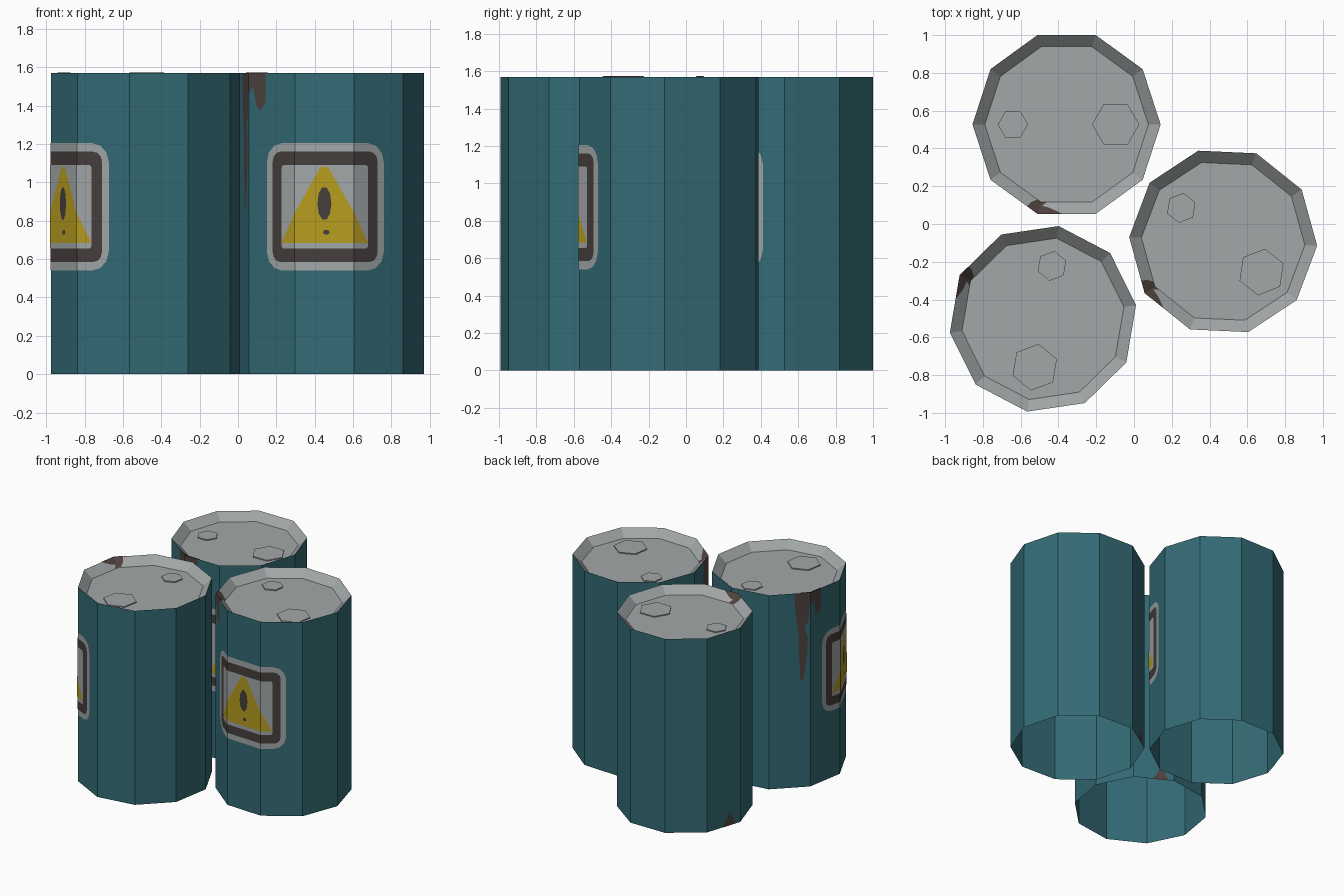
import bpy, bmesh, math
from math import radians, cos, sin, floor
from mathutils import Vector

if "Cube" in bpy.data.objects:
    bpy.data.objects.remove(bpy.data.objects["Cube"])

R, H, SIDES = 0.498, 1.57, 10
RIM, DIP = 0.065, 0.06                      # rim width and lid depth
SIDE = 2 * R * sin(math.pi / SIDES)         # facet width
FRONT = -54                                 # label direction on an unturned drum


def material(name, r, g, b):
    lin = [((c / 255 + 0.055) / 1.055) ** 2.4 for c in (r, g, b)]
    m = bpy.data.materials.new(name)
    m.diffuse_color = (*lin, 1)
    m.use_nodes = True
    m.node_tree.nodes["Principled BSDF"].inputs["Base Color"].default_value = m.diffuse_color
    return m


TEAL = material("teal paint", 51, 107, 117)
GREY = material("pale grey", 162, 167, 167)
DARK = material("dark border", 70, 63, 61)
YELLOW = material("warning yellow", 182, 156, 32)
RUST = material("rust", 80, 67, 63)


def add_object(name, bm, mat, loc, turn):
    mesh = bpy.data.meshes.new(name)
    bm.to_mesh(mesh)
    bm.free()
    for m in mat:
        mesh.materials.append(m)
    ob = bpy.data.objects.new(name, mesh)
    ob.location = (*loc, 0)
    ob.rotation_euler.z = radians(turn)
    bpy.context.collection.objects.link(ob)


def ring(bm, r, z, n=SIDES, cx=0, cy=0):
    return [bm.verts.new((cx + r * cos(i * math.tau / n), cy + r * sin(i * math.tau / n), z))
            for i in range(n)]


def bridge(bm, a, b, mat=0):
    for i in range(len(a)):
        j = (i + 1) % len(a)
        bm.faces.new((a[i], a[j], b[j], b[i])).material_index = mat


def on_facets(u, r, z):
    """Point at distance u around the drum from the label centre."""
    t = u / SIDE + 0.5
    k = floor(t + 1e-6)
    a0, a1 = (radians(FRONT + 36 * (k + s)) for s in (-0.5, 0.5))
    p = Vector((cos(a0), sin(a0), 0)).lerp(Vector((cos(a1), sin(a1), 0)), t - k) * r
    return (p.x, p.y, z)


def wall(lift):
    return lambda u, v: on_facets(u, R + lift, v)


def rim_slope(u, d):
    return on_facets(u, R - RIM * d, H - DIP * d + 0.004)


def plate(name, pts, mat, place, loc, turn):
    """Flat outline split at the drum's edges, then wrapped on its facets."""
    bm = bmesh.new()
    f = bm.faces.new([bm.verts.new((u, v, 0)) for u, v in pts])
    f.normal_update()
    if f.normal.z < 0:
        f.normal_flip()
    bmesh.ops.triangulate(bm, faces=[f])
    for k in range(-3, 8):
        bmesh.ops.bisect_plane(bm, geom=bm.verts[:] + bm.edges[:] + bm.faces[:],
                               plane_co=((k + 0.5) * SIDE, 0, 0), plane_no=(1, 0, 0), dist=1e-5)
    for v in bm.verts:
        v.co = place(v.co.x, v.co.y)
    add_object(name, bm, [mat], loc, turn)


def rounded(hw, z0, z1, r):
    pts = []
    for cx, cz, a in ((hw - r, z1 - r, 0), (r - hw, z1 - r, 90),
                      (r - hw, z0 + r, 180), (hw - r, z0 + r, 270)):
        pts += [(cx + r * cos(radians(a + s)), cz + r * sin(radians(a + s))) for s in (0, 30, 60, 90)]
    return pts


def oval(cu, cz, ru, rz, n=10):
    return [(cu + ru * cos(i * math.tau / n), cz + rz * sin(i * math.tau / n)) for i in range(n)]


# outlines as (distance around, height)
DETAILS = [
    ("label_back", rounded(0.34, 0.54, 1.205, 0.10), GREY, wall(0.0015)),
    ("label_border", rounded(0.30, 0.585, 1.16, 0.05), DARK, wall(0.003)),
    ("label_panel", rounded(0.24, 0.655, 1.09, 0.015), GREY, wall(0.0045)),
    ("warning_triangle", [(-0.24, 0.685), (0.24, 0.685), (0.02, 1.08), (-0.02, 1.08)],
     YELLOW, wall(0.006)),
    ("warning_bar", oval(0, 0.89, 0.036, 0.088), DARK, wall(0.0075)),
    ("warning_dot", oval(0.01, 0.74, 0.018, 0.014, 6), DARK, wall(0.0075)),
    ("rust_drip", [(-0.58, H), (-0.57, 1.38), (-0.55, 1.25), (-0.55, 1.1), (-0.535, 0.87),
                   (-0.515, 0.86), (-0.485, 1.08), (-0.48, 1.2), (-0.505, 1.28), (-0.475, 1.35),
                   (-0.47, 1.46), (-0.43, 1.5), (-0.41, 1.40), (-0.38, 1.37), (-0.35, 1.42),
                   (-0.35, H)], RUST, wall(0.002)),
    ("rust_rim", [(-0.53, 0), (-0.33, 0), (-0.40, 0.5), (-0.45, 0.7), (-0.43, 1),
                  (-0.49, 1), (-0.52, 0.5)], RUST, rim_slope),
    ("rust_foot", [(1.84, 0), (1.96, 0), (1.93, 0.06), (1.90, 0.11), (1.87, 0.05)],
     RUST, wall(0.002)),
]


def drum(name, loc, turn):
    # open-bottomed body with sloped rim and sunken lid
    bm = bmesh.new()
    foot, top, lid = ring(bm, R, 0), ring(bm, R, H), ring(bm, R - RIM, H - DIP)
    bridge(bm, foot, top)
    bridge(bm, top, lid, 1)
    bm.faces.new(lid).material_index = 1
    add_object(name + "_body", bm, [TEAL, GREY], loc, turn)
    # hexagonal filler caps
    for cap, x, r in (("_large_cap", 0.26, 0.125), ("_small_cap", -0.284, 0.08)):
        bm = bmesh.new()
        a, b = ring(bm, r, H - DIP, 6, x), ring(bm, r, H - DIP + 0.008, 6, x)
        bridge(bm, a, b)
        bm.faces.new(b)
        add_object(name + cap, bm, [GREY], loc, turn)
    # label and rust
    for part, pts, mat, place in DETAILS:
        plate(name + "_" + part, pts, mat, place, loc, turn)


drum("back_drum", (-0.357, 0.527), 0)
drum("right_drum", (0.472, -0.092), -38.6)
drum("front_drum", (-0.482, -0.502), -99.6)
